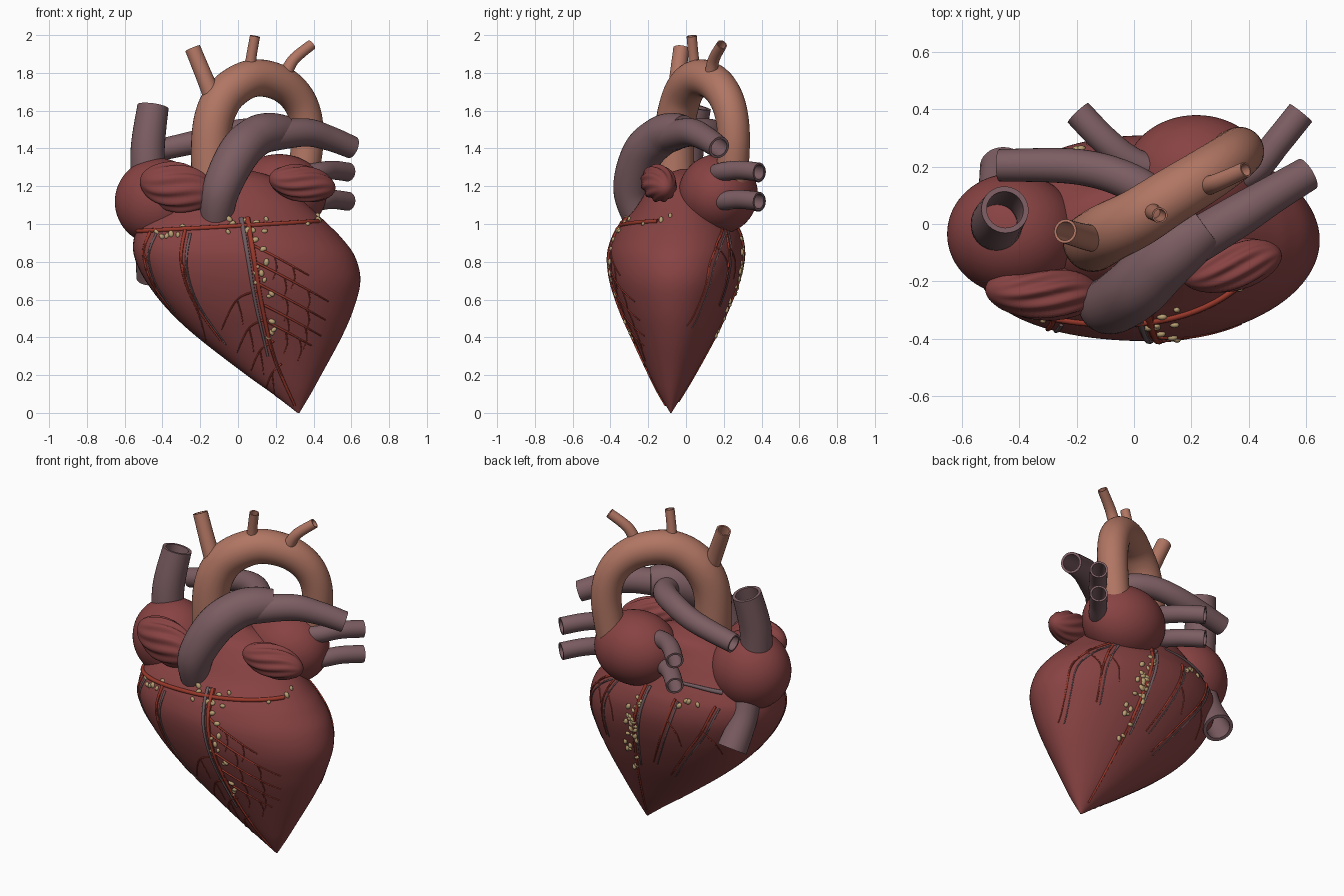
import bpy, bmesh, random
from math import sin, cos, pi, radians, sqrt, atan2
from mathutils import Vector, Matrix

random.seed(4)
cube = bpy.data.objects.get("Cube")
if cube:
    bpy.data.objects.remove(cube, do_unlink=True)


def material(name, rgb):
    m = bpy.data.materials.new(name)
    m.use_nodes = True
    m.diffuse_color = (*rgb, 1)
    m.node_tree.nodes["Principled BSDF"].inputs["Base Color"].default_value = (*rgb, 1)
    return m


MUSCLE = material("muscle red", (.245, .055, .055))
AORTA = material("aorta tan", (.44, .18, .125))
VESSEL = material("vessel mauve", (.2, .11, .122))
ARTERY = material("artery red", (.32, .04, .024))
VEIN = material("vein grey", (.16, .105, .115))
FAT = material("fat yellow", (.5, .36, .18))


def finish(name, bm, mat):
    bmesh.ops.recalc_face_normals(bm, faces=bm.faces)
    me = bpy.data.meshes.new(name)
    bm.to_mesh(me)
    bm.free()
    me.materials.append(mat)
    me.shade_smooth()
    me.set_sharp_from_angle(angle=radians(45))
    ob = bpy.data.objects.new(name, me)
    bpy.context.scene.collection.objects.link(ob)


def smooth(pts, n=8):
    """Catmull-Rom curve through tuples of any length."""
    p = [pts[0], *pts, pts[-1]]
    out = []
    for a, b, c, d in zip(p, p[1:], p[2:], p[3:]):
        for i in range(n):
            t = i / n
            out.append(tuple(.5 * (2 * v + (w - u) * t + (2 * u - 5 * v + 4 * w - x) * t * t
                                   + (3 * v - u - 3 * w + x) * t ** 3)
                             for u, v, w, x in zip(a, b, c, d)))
    return out + [tuple(pts[-1])]


def loft(bm, rings, closed=False):
    loops = [[bm.verts.new(co) for co in r] for r in rings]
    for a, b in zip(loops, loops[1:] + loops[:1] if closed else loops[1:]):
        for i in range(len(a)):
            j = (i + 1) % len(a)
            bm.faces.new((a[i], a[j], b[j], b[i]))
    if not closed:
        bm.faces.new(loops[0])
        bm.faces.new(loops[-1])


def tube(bm, path, sides, hollow=False):
    """Sweep a circle along (x, y, z, radius) points; hollow gives a pipe with a wall."""
    pos = [Vector(p[:3]) for p in path]
    last = len(pos) - 1
    normal, outer, inner = None, [], []
    for i, c in enumerate(pos):
        t = (pos[min(i + 1, last)] - pos[max(i - 1, 0)]).normalized()
        normal = t.orthogonal() if normal is None else normal - t * normal.dot(t)
        normal.normalize()
        side = t.cross(normal)
        spokes = [(normal * cos(2 * pi * k / sides) + side * sin(2 * pi * k / sides)) * path[i][3]
                  for k in range(sides)]
        outer.append([c + d for d in spokes])
        inner.append([c + d * .78 for d in spokes])
    if hollow:
        loft(bm, outer + inner[::-1], True)
    else:
        loft(bm, outer)


def vessel(name, pts, mat, hollow=True):
    bm = bmesh.new()
    tube(bm, smooth(pts), 32, hollow)
    finish(name, bm, mat)


# Ventricles: height, left and right limits, front and back limits
PROFILE = smooth([
    (0, .315, .325, -.083, -.077), (.1, .185, .385, -.142, -.015), (.2, .045, .44, -.192, .045),
    (.4, -.215, .548, -.283, .155), (.55, -.375, .612, -.348, .225), (.7, -.49, .648, -.395, .282),
    (.83, -.55, .618, -.408, .308), (.93, -.55, .545, -.382, .297), (1, -.51, .475, -.34, .265),
    (1.08, -.43, .39, -.27, .22), (1.17, -.34, .29, -.21, .17), (1.25, -.22, .18, -.14, .12),
    (1.29, -.06, .04, -.03, .02)], 6)


def section(z):
    for a, b in zip(PROFILE, PROFILE[1:]):
        if z <= b[0]:
            break
    t = max(0, min(1, (z - a[0]) / (b[0] - a[0])))
    _, l, r, f, k = (u + (v - u) * t for u, v in zip(a, b))
    return (l + r) / 2, (r - l) / 2, (f + k) / 2, (k - f) / 2


def wall(u, side, z):
    """Point at fraction u of the half width; the front bulges on the model's right."""
    cx, rx, cy, ry = section(z)
    power = .62 if side < 0 and u < 0 else 1
    depth = sqrt(max(0, 1 - u * u)) ** power
    return Vector((cx + rx * u, cy + side * ry * depth, z))


def at_angle(a, z):
    return wall(cos(a), 1 if sin(a) >= 0 else -1, z)


def on_wall(x, z, side):
    cx, rx, _, _ = section(z)
    return wall(max(-.985, min(.985, (x - cx) / rx)), side, z)


bm = bmesh.new()
loft(bm, [[at_angle(2 * pi * k / 96, row[0]) for k in range(96)] for row in PROFILE])
finish("ventricles", bm, MUSCLE)


# Atria and their ridged appendages
def blob(name, centre, size, ridge=0, tilt=0, turn=0):
    bm = bmesh.new()
    bmesh.ops.create_uvsphere(bm, u_segments=64, v_segments=40, radius=1)
    spin = Matrix.Rotation(radians(turn), 3, 'Z') @ Matrix.Rotation(radians(tilt), 3, 'Y')
    for v in bm.verts:
        x, y, z = v.co
        k = 1 + ridge * sin(10 * atan2(z, y) + 6 * x) * (1 - x * x)
        v.co = spin @ Vector((x * size[0], y * size[1] * k, z * size[2] * k)) + Vector(centre)
    finish(name, bm, MUSCLE)


blob("right_atrium", (-.42, -.035, 1.118), (.232, .212, .23))
blob("left_atrium", (.218, .17, 1.158), (.25, .21, .212))
blob("right_appendage", (-.318, -.237, 1.193), (.205, .094, .125), .07, 14, -3)
blob("left_appendage", (.34, -.145, 1.215), (.182, .085, .093), .07, 10, 14)

# Aorta and its three branches
vessel("aorta", [(-.14, -.06, 1.15, .105), (-.14, -.06, 1.48, .105), (-.09, -.03, 1.65, .105),
                 (.01, .02, 1.745, .102), (.12, .09, 1.773, .098), (.25, .17, 1.73, .094),
                 (.34, .23, 1.62, .089), (.368, .253, 1.45, .086), (.335, .24, 1.2, .084)],
       AORTA, False)
vessel("arch_branch_right", [(-.12, -.05, 1.64, .052), (-.17, -.045, 1.76, .045),
                             (-.24, -.025, 1.93, .042)], AORTA)
vessel("arch_branch_middle", [(.06, .05, 1.78, .034), (.07, .04, 1.88, .028),
                              (.09, .03, 1.995, .027)], AORTA)
vessel("arch_branch_left", [(.24, .13, 1.76, .036), (.29, .145, 1.865, .031),
                            (.39, .19, 1.95, .028)], AORTA)

# Great veins
vessel("upper_great_vein", [(-.475, -.01, 1.17, .09), (-.478, .005, 1.4, .09),
                            (-.45, .05, 1.622, .083)], VESSEL)
vessel("lower_great_vein", [(-.46, .05, 1.02, .075), (-.465, .1, .88, .077),
                            (-.452, .195, .72, .086)], VESSEL)

# Lung artery trunk and its two branches
vessel("lung_trunk", [(-.118, -.235, .99, .08), (-.09, -.285, 1.18, .1),
                      (0, -.23, 1.37, .11), (.09, -.14, 1.46, .108), (.17, -.07, 1.487, .102),
                      (.25, -.01, 1.49, .085)], VESSEL, False)
vessel("lung_artery_left", [(.15, -.1, 1.46, .08), (.35, .02, 1.485, .075), (.48, .1, 1.455, .066),
                            (.605, .175, 1.405, .06)], VESSEL)
vessel("lung_artery_right", [(.15, -.08, 1.46, .07), (.1, .06, 1.49, .068), (-.02, .15, 1.485, .065),
                             (-.2, .2, 1.44, .062), (-.47, .205, 1.38, .056)], VESSEL)

# Lung veins, two on each side
for level, z in (("upper", 1.275), ("lower", 1.12)):
    vessel(f"left_lung_vein_{level}", [(.3, .13, z - .02, .05), (.42, .19, z, .05),
                                       (.5, .285, z + .01, .05), (.582, .387, z, .05)], VESSEL)
    vessel(f"right_lung_vein_{level}", [(.15, .16, z - .03, .05), (.0, .215, z, .05),
                                        (-.1, .29, z + .01, .05), (-.195, .388, z - .005, .05)], VESSEL)


# Surface vessels, drawn on the wall as (x, z) paths that taper
def trace(bm, pts, r, side):
    line = smooth(pts, 10)
    n = len(line)
    tube(bm, [(*on_wall(x, z, side), r * (1 - .55 * i / n)) for i, (x, z) in enumerate(line)], 8)


def groove(a):
    x = at_angle(a, .99).x
    return at_angle(a, .99 + .055 * x)


def shifted(pts, dx, dz=0):
    return [(x + dx, z + dz) for x, z in pts]


FRONT_MAIN = [(.05, 1.03), (.085, .82), (.125, .58), (.19, .3), (.3, .04)]
BACK_MAIN = [(.09, 1.0), (.15, .75), (.21, .45), (.3, .06)]
MARGIN = [(-.46, .97), (-.5, .85), (-.46, .7), (-.36, .55)]
SECOND = [(-.28, .97), (-.3, .8), (-.24, .6), (-.09, .38)]
BACK_SIDE = [[(-.35, .96), (-.28, .8), (-.15, .62), (.0, .42)],
             [(-.12, .97), (-.08, .84), (0, .66), (.08, .5)],
             [(.3, 1.0), (.38, .88), (.42, .75), (.42, .57)],
             [(.33, .98), (.48, .88), (.57, .74), (.56, .46)]]

arteries, veins = bmesh.new(), bmesh.new()
tube(arteries, [(*groove(radians(190 + 147 * i / 60)), .012) for i in range(61)], 10)
trace(veins, [(-.36, 1.03), (-.2, 1.05), (-.03, 1.055)], .014, 1)
trace(arteries, FRONT_MAIN, .015, -1)
trace(veins, shifted(FRONT_MAIN[:4], -.032), .013, -1)
trace(arteries, BACK_MAIN, .011, 1)
trace(veins, shifted(BACK_MAIN[:3], -.03), .01, 1)
for path in (MARGIN, SECOND):
    trace(arteries, path, .01, -1)
    trace(veins, shifted(path, .027, -.02), .008, -1)
for path in BACK_SIDE:
    trace(arteries, path, .008, 1)
    trace(veins, shifted(path, -.022, -.01), .006, 1)
    x, z = path[1]
    trace(arteries, [(x, z), (x - .05, z - .08), (x - .06, z - .17)], .005, 1)

# Branches fanning from the front artery, with small twigs
for x, z, reach in ((.075, .89, .3), (.09, .8, .39), (.115, .68, .35), (.14, .57, .3), (.16, .48, .23)):
    trace(arteries, [(x, z), (x + reach * .5, z - reach * .26), (x + reach, z - reach * .54)], .007, -1)
    for k in (.4, .72):
        tx, tz = x + reach * k, z - reach * k * .53
        trace(arteries, [(tx, tz), (tx + .01, tz - .06), (tx - .01, tz - .12)], .004, -1)
for x, z in ((.12, .65), (.155, .5), (.19, .38), (.23, .26)):
    w = z * .32
    trace(arteries, [(x, z), (x - w * .6, z - .05), (x - w, z - .2 * z - .08)], .006, -1)
    trace(arteries, [(x - w * .6, z - .05), (x - w * .5, z - .12), (x - w * .45, z - .18)], .004, -1)
for x, z in (MARGIN[1], SECOND[1], SECOND[2]):
    trace(arteries, [(x, z), (x + .04, z - .1), (x + .07, z - .22)], .005, -1)
finish("coronary_arteries", arteries, ARTERY)
finish("coronary_veins", veins, VEIN)

# Fat lobules scattered along the grooves
spots = []
for x, side, count in ((-.36, -1, 6), (0, -1, 6), (.08, -1, 5), (.36, -1, 3), (-.2, 1, 4)):
    for _ in range(count):
        spots.append(on_wall(x + random.uniform(-.08, .08),
                             .98 + .07 * x + random.uniform(-.03, .05), side))
for path, side, count in ((FRONT_MAIN, -1, 14), (BACK_MAIN, 1, 30)):
    line = smooth(path, 20)
    for _ in range(count):
        x, z = random.choice(line[10:54] if side < 0 else line[8:44])
        spots.append(on_wall(x + random.uniform(-.02, .07), z, side))
bm = bmesh.new()
for p in spots:
    s = random.uniform(.014, .022)
    m = (Matrix.Translation(p) @ Matrix.Rotation(random.uniform(0, pi), 4, 'Y')
         @ Matrix.Diagonal((s, s * .6, s * .7, 1)))
    bmesh.ops.create_icosphere(bm, subdivisions=2, radius=1, matrix=m)
finish("fat_lobules", bm, FAT)
